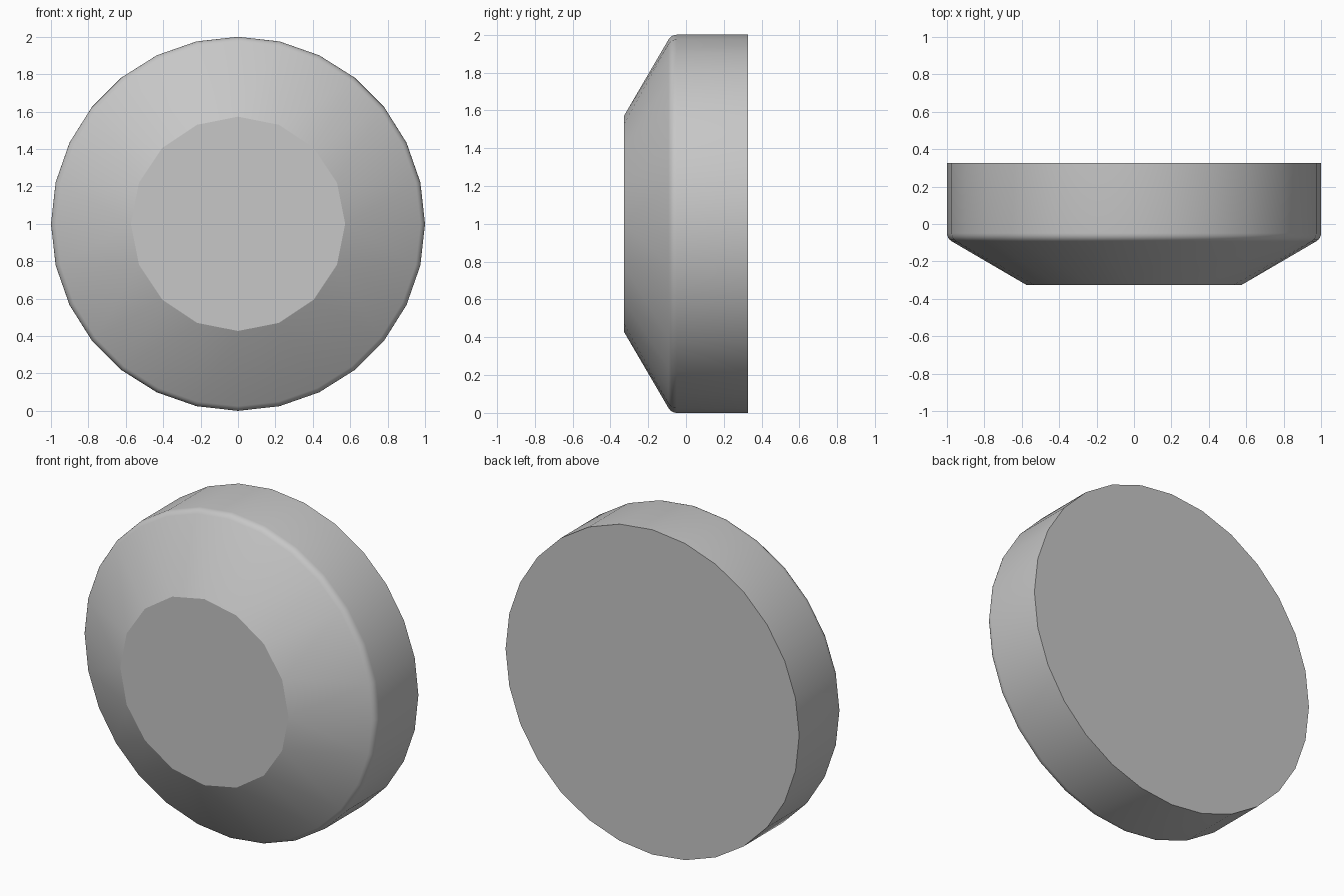
import bpy, bmesh, math

cube = bpy.data.objects.get("Cube")
if cube:
    bpy.data.objects.remove(cube, do_unlink=True)

OUTER_SIDES, INNER_SIDES = 28, 16
FACE_R, FRONT_Y, BACK_Y = 0.573, -0.327, 0.327
FILLET_R, FILLET_Y = 0.05, -0.049

grey = bpy.data.materials.new("light grey")
grey.use_nodes = True
colour = (0.57, 0.57, 0.57, 1)
grey.diffuse_color = colour
grey.node_tree.nodes["Principled BSDF"].inputs["Base Color"].default_value = colour

bm = bmesh.new()


def ring(radius, y, sides):
    """Circle of vertices around the y axis at height 1."""
    return [bm.verts.new((radius * math.cos(2 * math.pi * i / sides), y,
                          1 + radius * math.sin(2 * math.pi * i / sides)))
            for i in range(sides)]


def join(a, b):
    """Skin two rings, which may have different numbers of sides."""
    if len(a) == len(b):
        n = len(a)
        for i in range(n):
            bm.faces.new((a[i], a[(i + 1) % n], b[(i + 1) % n], b[i]))
        return
    i = j = 0
    while i < len(a) or j < len(b):
        va, vb = a[i % len(a)], b[j % len(b)]
        if j >= len(b) or (i < len(a) and (i + 0.5) / len(a) < (j + 0.5) / len(b)):
            i += 1
            bm.faces.new((va, a[i % len(a)], vb))
        else:
            j += 1
            bm.faces.new((va, b[j % len(b)], vb))


# Front face, cone, rounded shoulder, straight rim and flat back
rings = [ring(FACE_R, FRONT_Y, INNER_SIDES)]
for deg in (60, 45, 30, 15, 0):
    t = math.radians(deg)
    rings.append(ring(1 - FILLET_R + FILLET_R * math.cos(t),
                      FILLET_Y - FILLET_R * math.sin(t), OUTER_SIDES))
rings.append(ring(1, BACK_Y, OUTER_SIDES))
for a, b in zip(rings, rings[1:]):
    join(a, b)
bm.faces.new(rings[0])
bm.faces.new(rings[-1])
bmesh.ops.recalc_face_normals(bm, faces=bm.faces)

mesh = bpy.data.meshes.new("bevelled_disc")
bm.to_mesh(mesh)
bm.free()
mesh.materials.append(grey)
disc = bpy.data.objects.new("bevelled_disc", mesh)
bpy.context.collection.objects.link(disc)

# Smooth sides with crisp cap edges
bpy.ops.object.select_all(action='DESELECT')
disc.select_set(True)
bpy.context.view_layer.objects.active = disc
bpy.ops.object.shade_smooth_by_angle(angle=math.radians(25))
